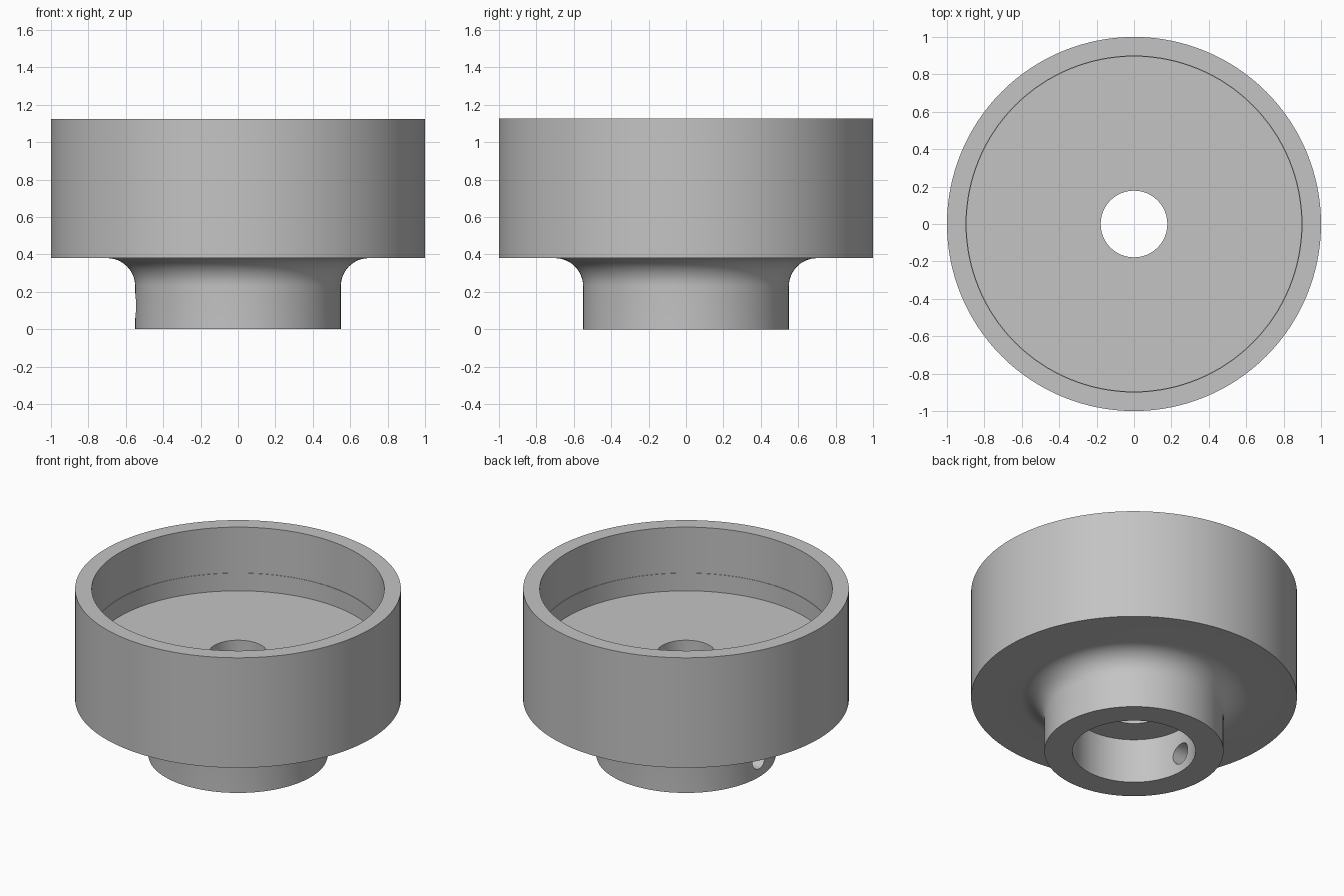
import bpy, bmesh
from math import pi, sin, cos, radians
from mathutils import Vector, Matrix

cube = bpy.data.objects.get("Cube")
if cube:
    bpy.data.objects.remove(cube, do_unlink=True)

SEGMENTS = 128

# Single grey material
grey = bpy.data.materials.new("plain_grey")
grey.use_nodes = True
colour = (0.55, 0.55, 0.55, 1)
grey.diffuse_color = colour
grey.node_tree.nodes["Principled BSDF"].inputs["Base Color"].default_value = colour


def lathe(name, profile):
    """Revolve a closed (radius, height) profile around the z axis."""
    bm = bmesh.new()
    verts = [bm.verts.new((r, 0, z)) for r, z in profile]
    edges = [bm.edges.new((a, b)) for a, b in zip(verts, verts[1:] + verts[:1])]
    bmesh.ops.spin(bm, geom=verts + edges, cent=(0, 0, 0), axis=(0, 0, 1),
                   angle=2 * pi, steps=SEGMENTS, use_merge=True)
    bmesh.ops.remove_doubles(bm, verts=bm.verts, dist=1e-5)
    bmesh.ops.recalc_face_normals(bm, faces=bm.faces)
    mesh = bpy.data.meshes.new(name)
    bm.to_mesh(mesh)
    bm.free()
    obj = bpy.data.objects.new(name, mesh)
    bpy.context.collection.objects.link(obj)
    mesh.materials.append(grey)
    return obj


# Main body: rim, cup, through hole, bored hub and filleted neck
height, cup_floor, flange = 1.125, 0.695, 0.38
hub, bore, hole, bore_top = 0.55, 0.378, 0.178, 0.3
fillet = 0.15
neck = [(hub + fillet - fillet * cos(a), flange - fillet + fillet * sin(a))
        for a in (radians(90 * i / 12) for i in range(13))]
profile = [(bore, 0), (hub, 0)] + neck + [
    (1, flange), (1, height),
    (0.898, height), (0.898, 0.815), (0.895, 0.815), (0.895, cup_floor),
    (hole, cup_floor), (hole, bore_top), (bore, bore_top)]
body = lathe("cup_with_hub", profile)

# Set screw hole through the hub wall on the -x side
bm = bmesh.new()
place = Matrix.Translation(Vector((-0.47, 0, 0.125))) @ Matrix.Rotation(pi / 2, 4, 'Y')
bmesh.ops.create_cone(bm, cap_ends=True, segments=40, radius1=0.07, radius2=0.07,
                      depth=0.4, matrix=place)
cutter_mesh = bpy.data.meshes.new("screw_hole_cutter")
bm.to_mesh(cutter_mesh)
bm.free()
cutter_mesh.materials.append(grey)
cutter = bpy.data.objects.new("screw_hole_cutter", cutter_mesh)
cutter.hide_render = True
bpy.context.collection.objects.link(cutter)

cut = body.modifiers.new("screw_hole", 'BOOLEAN')
cut.operation = 'DIFFERENCE'
cut.solver = 'EXACT'
cut.object = cutter

# Apply the cut, then smooth the round surfaces
bpy.ops.object.select_all(action='DESELECT')
bpy.context.view_layer.objects.active = body
body.select_set(True)
bpy.ops.object.modifier_apply(modifier=cut.name)
bpy.data.objects.remove(cutter, do_unlink=True)
bpy.ops.object.shade_smooth_by_angle(angle=radians(30))
